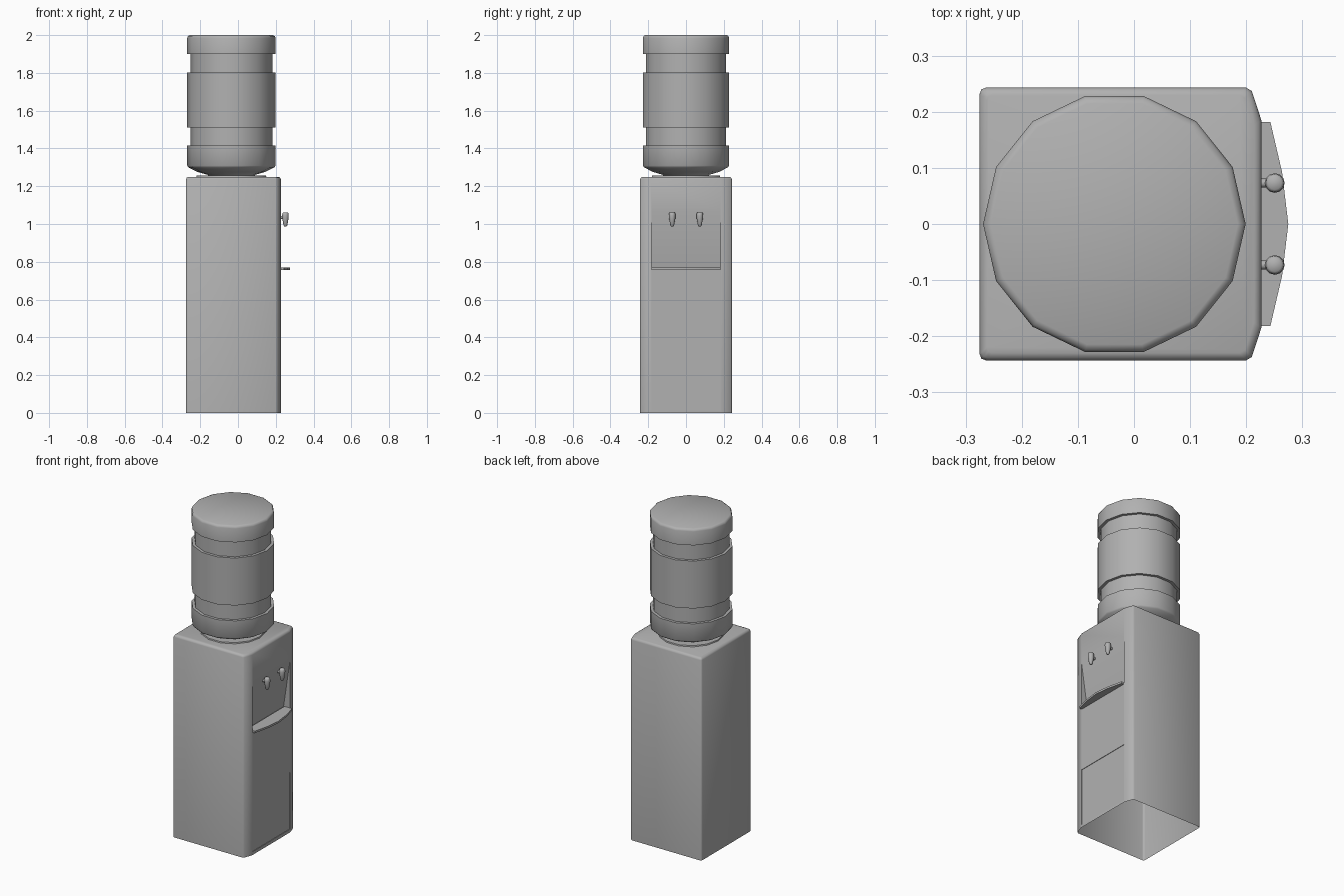
import bpy, bmesh, math
from mathutils import Matrix

if "Cube" in bpy.data.objects:
    bpy.data.objects.remove(bpy.data.objects["Cube"])

grey = bpy.data.materials.new("mid_grey")
grey.diffuse_color = (0.44, 0.44, 0.44, 1)
grey.use_nodes = True
grey.node_tree.nodes["Principled BSDF"].inputs["Base Color"].default_value = grey.diffuse_color


def activate(ob):
    bpy.ops.object.select_all(action='DESELECT')
    ob.select_set(True)
    bpy.context.view_layer.objects.active = ob


def finish(name, bm, smooth=60):
    bmesh.ops.recalc_face_normals(bm, faces=bm.faces)
    me = bpy.data.meshes.new(name)
    bm.to_mesh(me)
    bm.free()
    me.materials.append(grey)
    ob = bpy.data.objects.new(name, me)
    bpy.context.collection.objects.link(ob)
    activate(ob)
    if smooth:
        bpy.ops.object.shade_smooth_by_angle(angle=math.radians(smooth))
    return ob


def loft(loops):
    """Closed solid through a stack of equal-length point loops."""
    bm = bmesh.new()
    rings = [[bm.verts.new(p) for p in loop] for loop in loops]
    n = len(rings[0])
    for a, b in zip(rings, rings[1:]):
        for i in range(n):
            j = (i + 1) % n
            bm.faces.new((a[i], a[j], b[j], b[i]))
    bm.faces.new(rings[0])
    bm.faces.new(rings[-1])
    return bm


def lathe(name, profile, sides, x=0, y=0):
    step = math.tau / sides
    return finish(name, loft([[(x + r * math.cos(i * step), y + r * math.sin(i * step), z)
                               for i in range(sides)] for r, z in profile]))


def mirrored(half):
    """Half outline on +y, continued onto -y."""
    return half + [(x, -y) for x, y in reversed(half) if y]


# Cabinet shell with rounded top rim
outline = mirrored([(-0.275, 0.232), (-0.272, 0.24), (-0.264, 0.243), (0.2, 0.243),
                    (0.21, 0.237), (0.227, 0.185)])
cx = -0.025


def cabinet_loop(inset, z):
    fx, fy = 1 - inset / 0.25, 1 - inset / 0.243
    return [(cx + (x - cx) * fx, y * fy, z) for x, y in outline]


cabinet = finish("cabinet", loft([cabinet_loop(0, 0), cabinet_loop(0, 1.236),
                                  cabinet_loop(0.004, 1.246), cabinet_loop(0.013, 1.25)]), 0)

# Sloping tap recess and shallow lower door panel
cuts = {
    "tap_recess_cutter": [(0.183, 0.765), (0.25, 0.765), (0.25, 1.214)],
    "door_panel_cutter": [(0.224, 0.02), (0.25, 0.02), (0.25, 0.37), (0.224, 0.37)],
}
for name, prof in cuts.items():
    cutter = finish(name, loft([[(x, y, z) for x, z in prof] for y in (-0.183, 0.183)]), 0)
    cutter.hide_render = True
    activate(cabinet)
    mod = cabinet.modifiers.new(name, 'BOOLEAN')
    mod.operation, mod.solver, mod.object = 'DIFFERENCE', 'EXACT', cutter
    bpy.ops.object.modifier_apply(modifier=name)
    bpy.data.objects.remove(cutter)

# The cabinet is open underneath
bm = bmesh.new()
bm.from_mesh(cabinet.data)
floor = [f for f in bm.faces if all(v.co.z < 0.001 for v in f.verts)]
bmesh.ops.delete(bm, geom=floor, context='FACES')
bm.to_mesh(cabinet.data)
bm.free()
activate(cabinet)
bpy.ops.object.shade_smooth_by_angle(angle=math.radians(60))

# Drip shelf with bowed front
shelf = mirrored([(0.19, 0.182), (0.243, 0.182), (0.264, 0.092), (0.275, 0)])
finish("drip_shelf", loft([[(x, y, z) for x, y in shelf] for z in (0.757, 0.769)]))

# Taps and their stems
for side, y in (("left", -0.073), ("right", 0.073)):
    lathe("tap_" + side, [(0.006, 0.987), (0.01, 0.993), (0.0165, 1.028), (0.0175, 1.045),
                          (0.016, 1.057), (0.012, 1.061)], 12, 0.251, y)
    bm = bmesh.new()
    bmesh.ops.create_cone(bm, cap_ends=True, segments=10, radius1=0.008, radius2=0.008, depth=0.03,
                          matrix=Matrix.Translation((0.233, y, 1.035)) @ Matrix.Rotation(math.pi / 2, 4, 'Y'))
    finish("tap_stem_" + side, bm)

# Seat ring and water bottle
lathe("bottle_seat", [(0.185, 1.249), (0.183, 1.257)], 14, -0.035)
R, G = 0.234, 0.217
lathe("water_bottle", [(0.12, 1.252), (0.125, 1.26), (0.18, 1.276), (0.228, 1.3), (R, 1.309),
                       (R, 1.415), (G, 1.415), (G, 1.51), (R, 1.51), (R, 1.803), (G, 1.803),
                       (G, 1.9), (R, 1.9), (R, 1.985), (0.23, 1.995), (0.22, 2.0)], 14, -0.035)
